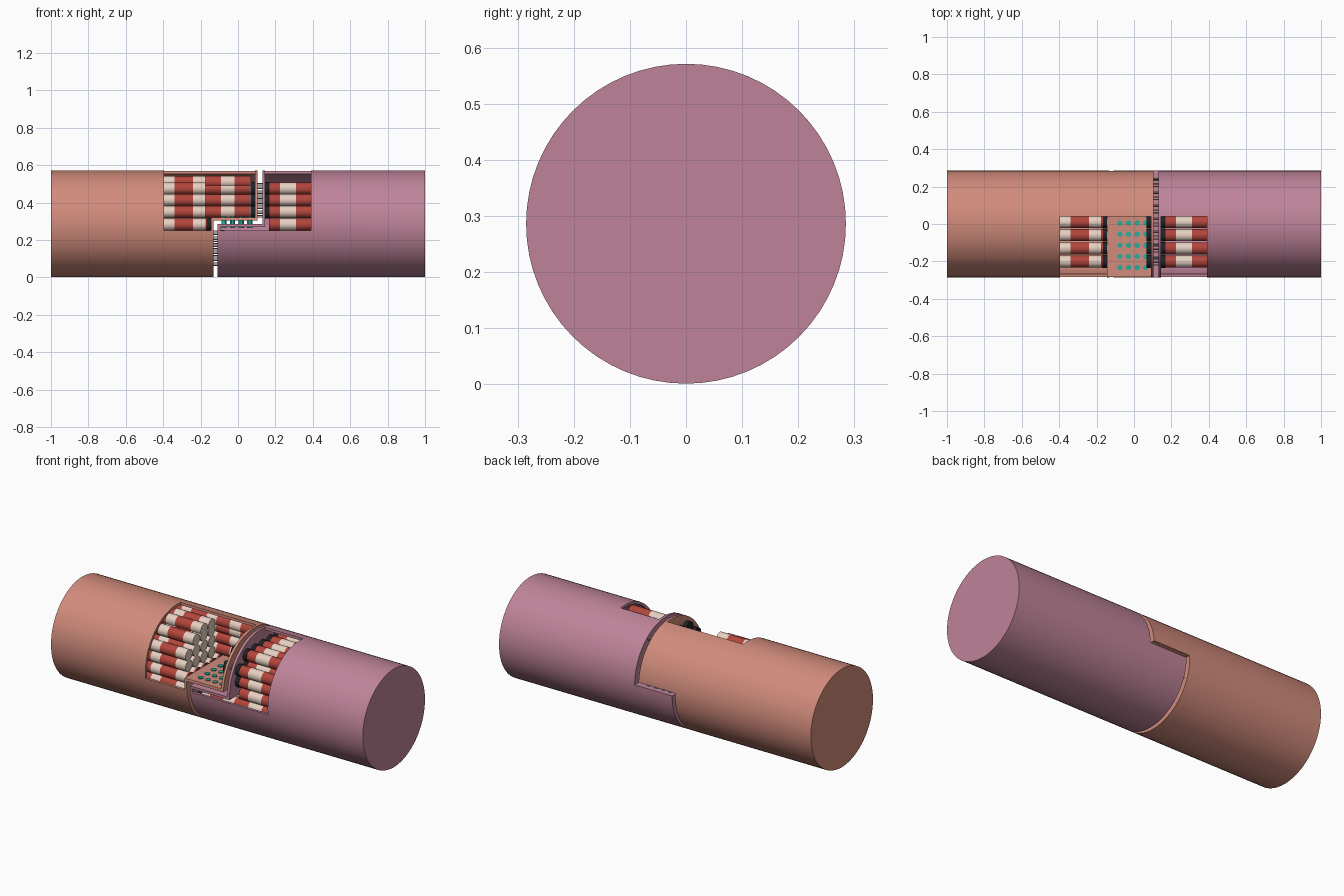
import bpy, bmesh, math
from mathutils import Matrix, Vector

if "Cube" in bpy.data.objects:
    bpy.data.objects.remove(bpy.data.objects["Cube"])

R, T, ZC = 0.285, 0.015, 0.286


def material(name, rgb):
    m = bpy.data.materials.new(name)
    m.diffuse_color = (*rgb, 1)
    m.use_nodes = True
    m.node_tree.nodes["Principled BSDF"].inputs["Base Color"].default_value = m.diffuse_color
    return m


ORANGE = material("orange", (0.64, 0.26, 0.20))
PURPLE = material("mauve", (0.52, 0.23, 0.32))
RED = material("red", (0.45, 0.06, 0.045))
CREAM = material("cream", (0.80, 0.63, 0.54))
BLACK = material("black", (0.015, 0.015, 0.02))
TEAL = material("teal", (0.02, 0.42, 0.34))
GREY = material("grey", (0.35, 0.32, 0.32))


def finish(bm, name, mat=None):
    me = bpy.data.meshes.new(name)
    bm.to_mesh(me)
    bm.free()
    ob = bpy.data.objects.new(name, me)
    bpy.context.collection.objects.link(ob)
    if mat:
        me.materials.append(mat)
    return ob


def smooth(ob):
    bpy.ops.object.select_all(action='DESELECT')
    bpy.context.view_layer.objects.active = ob
    ob.select_set(True)
    bpy.ops.object.shade_smooth_by_angle(angle=math.radians(30))


def rod(bm, a, b, r, n):
    a, b = Vector(a), Vector(b)
    d = b - a
    rot = Vector((0, 0, 1)).rotation_difference(d).to_matrix().to_4x4()
    bmesh.ops.create_cone(bm, cap_ends=True, segments=n, radius1=r, radius2=r,
                          depth=d.length, matrix=Matrix.Translation((a + b) / 2) @ rot)


def rods(name, items, mat, n=16):
    bm = bmesh.new()
    for a, b, r in items:
        rod(bm, a, b, r, n)
    smooth(finish(bm, name, mat))


def prism(name, profile, y0=-0.5, y1=0.5):
    bm = bmesh.new()
    f = bm.faces.new([bm.verts.new((x, y0, z)) for x, z in profile])
    ext = bmesh.ops.extrude_face_region(bm, geom=[f])
    verts = [v for v in ext["geom"] if isinstance(v, bmesh.types.BMVert)]
    bmesh.ops.translate(bm, vec=(0, y1 - y0, 0), verts=verts)
    bmesh.ops.recalc_face_normals(bm, faces=bm.faces)
    return finish(bm, name)


def boolean(ob, other, op):
    m = ob.modifiers.new("cut", 'BOOLEAN')
    m.object, m.operation, m.solver = other, op, 'EXACT'
    bpy.ops.object.select_all(action='DESELECT')
    bpy.context.view_layer.objects.active = ob
    ob.select_set(True)
    bpy.ops.object.modifier_apply(modifier="cut")
    bpy.data.objects.remove(other)


def stepped_cylinder(name, profile, r, x0, x1, mat):
    bm = bmesh.new()
    rod(bm, (x0, 0, ZC), (x1, 0, ZC), r, 64)
    ob = finish(bm, name, mat)
    boolean(ob, prism("step_helper", profile), 'INTERSECT')
    return ob


def cell(name, mat, outer, inner, window, x0, x1):
    ob = stepped_cylinder(name, outer, R, x0, x1, mat)
    t = T if x0 < x1 else -T
    boolean(ob, stepped_cylinder("cavity_helper", inner, R - T, x0 + t, x1, mat), 'DIFFERENCE')
    boolean(ob, prism("window_helper", window, -0.5, 0.04), 'DIFFERENCE')
    smooth(ob)


def left_step(x0, xl, xu, zs, z0):
    return [(x0, z0), (xl, z0), (xl, zs), (xu, zs), (xu, 0.8), (x0, 0.8)]


def right_step(x1, xl, xu, zs, z0):
    return [(xl, z0), (x1, z0), (x1, 0.8), (xu, 0.8), (xu, zs), (xl, zs)]


# Two interlocking hollow cells with a stepped join and a front window
cell("left_cell", ORANGE, left_step(-1.2, -0.13, 0.105, 0.305, -0.2),
     left_step(-1.2, -0.145, 0.09, 0.32, -0.2),
     left_step(-0.395, -0.1449, 0.0899, 0.3201, 0.25), -1, 0.4)
cell("right_cell", PURPLE, right_step(1.2, -0.11, 0.13, 0.285, -0.2),
     right_step(1.2, -0.095, 0.145, 0.27, -0.2),
     right_step(0.39, -0.0949, 0.1451, 0.2699, 0.25), 1, -0.4)

# Banded fibres inside both cells, plaques at their ends, linkers across the gap
WHITES = [(-0.40, -0.34), (-0.24, -0.175), (-0.09, -0.02), (0.065, 0.135), (0.225, 0.31)]
red, cream, plaques, linkers = [], [], [], []
FR = 0.032


def fibre(y, z, a, b):
    x = a
    for w0, w1 in WHITES + [(b, b)]:
        w0, w1 = max(w0, a), min(w1, b)
        if w1 < w0 or w0 < x:
            continue
        if w0 - x > 1e-4:
            red.append(((x, y, z), (w0, y, z), FR))
        if w1 - w0 > 1e-4:
            cream.append(((w0, y, z), (w1, y, z), FR))
        x = w1


def plaque_pair(y, z, xa, xb):
    plaques.append(((xa - 0.024, y, z), (xa, y, z), 0.034))
    plaques.append(((xb, y, z), (xb + 0.024, y, z), 0.034))
    for k in range(7):
        dy, dz = 0.022 * math.cos(k * 0.9), -0.027 + 0.009 * k
        linkers.append(((xa + 0.012, y + dy, z + dz), (xb - 0.012, y + dy, z + dz), 0.003))


for z in (0.09, 0.155, 0.22, 0.283, 0.35, 0.413, 0.475, 0.51):
    for j in range(7):
        y = 0.01 + 0.07 * (j - 3)
        if math.hypot(y, z - ZC) + FR > R - T + 0.004:
            continue
        top_row = z > 0.5
        if top_row and abs(y) > 0.1:
            continue
        upper = z > 0.3
        if upper:
            fibre(y, z, -0.44, 0.066 if y > 0.04 else -0.175)
            if not top_row:
                fibre(y, z, 0.168, 0.44)
                plaque_pair(y, z, 0.09, 0.145)
        else:
            fibre(y, z, -0.44, -0.165)
            fibre(y, z, 0.165 if z > 0.25 else -0.07, 0.44)
            if z < 0.25:
                plaque_pair(y, z, -0.145, -0.095)
            elif abs(y) < 0.15:
                plaques.append(((-0.165, y, z), (-0.145, y, z), 0.034))

rods("fibre_red_bands", red, RED, 20)
rods("fibre_pale_bands", cream, CREAM, 20)
rods("end_plaques", plaques, BLACK, 20)
rods("gap_linkers", linkers, GREY, 6)

# Channels running through the two membranes of the shelf
rods("shelf_channels",
     [((x, -0.233 + 0.0595 * k, 0.265), (x, -0.233 + 0.0595 * k, 0.325), 0.014)
      for x in (-0.075, -0.029, 0.017, 0.063) for k in range(9)], TEAL, 12)
